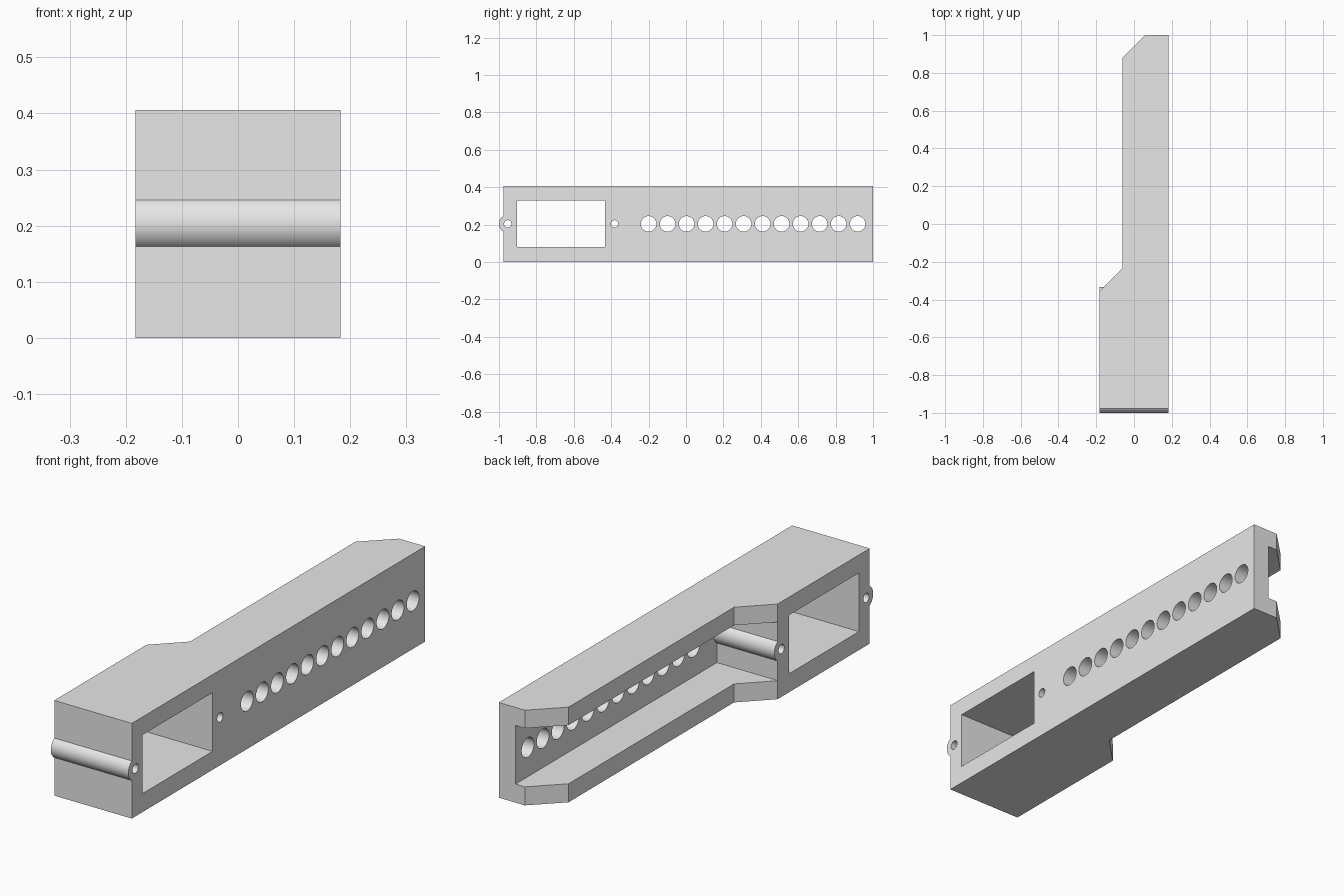
import bpy, bmesh, math
from mathutils import Matrix, Vector

if "Cube" in bpy.data.objects:
    bpy.data.objects.remove(bpy.data.objects["Cube"], do_unlink=True)

HEIGHT = 0.406
MID_Z = 0.204
HALF_X = 0.183
FRONT_Y = -0.977
WALL_Y = -0.357          # end wall of the channel
FLOOR_X = 0.104          # floor of the channel
SCREWS_Y = (-0.953, -0.382)

grey = bpy.data.materials.new("plain grey")
grey.use_nodes = True
COLOUR = (0.8, 0.8, 0.8, 1)
grey.diffuse_color = COLOUR
grey.node_tree.nodes["Principled BSDF"].inputs["Base Color"].default_value = COLOUR


def make_object(name, bm):
    bmesh.ops.recalc_face_normals(bm, faces=bm.faces)
    mesh = bpy.data.meshes.new(name)
    bm.to_mesh(mesh)
    bm.free()
    mesh.materials.append(grey)
    obj = bpy.data.objects.new(name, mesh)
    bpy.context.collection.objects.link(obj)
    return obj


def extrude(name, points, offset):
    bm = bmesh.new()
    face = bm.faces.new([bm.verts.new(p) for p in points])
    result = bmesh.ops.extrude_face_region(bm, geom=[face])
    moved = [v for v in result["geom"] if isinstance(v, bmesh.types.BMVert)]
    bmesh.ops.translate(bm, verts=moved, vec=offset)
    return make_object(name, bm)


def add_box(bm, low, high):
    low, high = Vector(low), Vector(high)
    place = Matrix.Translation((low + high) / 2) @ Matrix.Diagonal((high - low).to_4d())
    bmesh.ops.create_cube(bm, size=1, matrix=place)


def add_drill(bm, y, radius):
    place = Matrix.Translation((0, y, MID_Z)) @ Matrix.Rotation(math.pi / 2, 4, "Y")
    bmesh.ops.create_cone(bm, cap_ends=True, segments=40, radius1=radius,
                          radius2=radius, depth=1, matrix=place)


def cut(target, cutter):
    cutter.hide_render = True
    mod = target.modifiers.new("cut", "BOOLEAN")
    mod.operation, mod.solver, mod.object = "DIFFERENCE", "EXACT", cutter
    bpy.context.view_layer.objects.active = target
    bpy.ops.object.modifier_apply(modifier=mod.name)
    bpy.data.objects.remove(cutter, do_unlink=True)


def smooth(obj):
    bpy.ops.object.select_all(action="DESELECT")
    obj.select_set(True)
    bpy.context.view_layer.objects.active = obj
    bpy.ops.object.shade_smooth_by_angle(angle=math.radians(30))


# Body outline seen from above, with a bevelled shoulder and tip
outline = [(-HALF_X, FRONT_Y), (HALF_X, FRONT_Y), (HALF_X, 1), (0.06, 1),
           (-0.062, 0.88), (-0.062, -0.235), (-HALF_X, -0.356)]
body = extrude("housing_body", [(x, y, 0) for x, y in outline], (0, 0, HEIGHT))

# Long channel, through window and screw holes
bm = bmesh.new()
add_box(bm, (-0.4, WALL_Y, 0.079), (FLOOR_X, 1.2, 0.329))
add_box(bm, (-0.4, -0.904, 0.079), (0.4, -0.433, 0.329))
for y in SCREWS_Y:
    add_drill(bm, y, 0.0195)
cut(body, make_object("openings_cutter", bm))

# Row of round holes through the channel floor
bm = bmesh.new()
for i in range(12):
    add_drill(bm, -0.2 + i * 0.1016, 0.0415)
cut(body, make_object("row_holes_cutter", bm))
smooth(body)


# Rounded ribs beside the screw holes
def add_rib(name, face_y, out, x_end):
    radius, bulge = 0.049, 0.023
    half = math.acos((radius - bulge) / radius)
    points = []
    for i in range(21):
        a = -half + 2 * half * i / 20
        y = face_y + out * (radius * math.cos(a) - radius + bulge)
        points.append((-HALF_X, y, MID_Z + radius * math.sin(a)))
    smooth(extrude(name, points, (x_end + HALF_X, 0, 0)))


add_rib("front_screw_rib", FRONT_Y, -1, HALF_X)
add_rib("channel_screw_rib", WALL_Y, 1, FLOOR_X)
